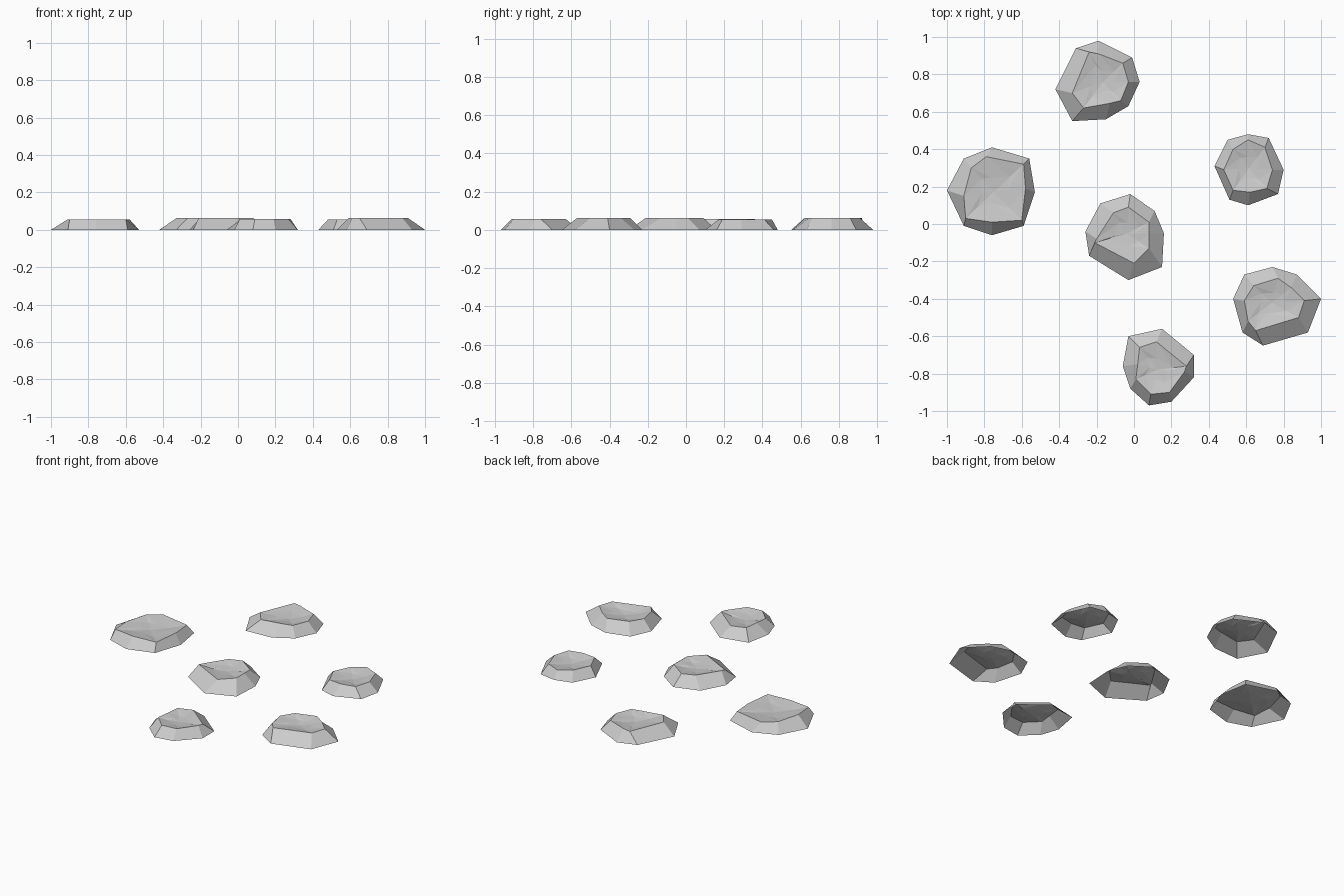
import bpy, bmesh
from mathutils import Vector


def stone(name, outer, inner, height):
    """Open-bottomed low-poly stone: sloped sides and a shallow dished top."""
    bm = bmesh.new()
    n = len(outer)
    mid = sum((Vector(p) for p in inner), Vector((0, 0))) / n
    low = [bm.verts.new((x, y, 0)) for x, y in outer]
    rim = [bm.verts.new((x, y, height)) for x, y in inner]
    # every second rim point pulls the dish ring inward, giving uneven facets
    dish = []
    for i, p in enumerate(inner):
        q = mid.lerp(Vector(p), 0.55 if i % 2 else 0.4)
        dish.append(bm.verts.new((q.x, q.y, height - 0.014)))
    centre = bm.verts.new((mid.x, mid.y, height - 0.02))
    for i in range(n):
        j = (i + 1) % n
        bm.faces.new((low[i], low[j], rim[j], rim[i]))
        bm.faces.new((rim[i], rim[j], dish[j]))
        bm.faces.new((rim[i], dish[j], dish[i]))
        bm.faces.new((dish[i], dish[j], centre))
    # outlines run clockwise, so turn the faces outward
    bmesh.ops.reverse_faces(bm, faces=bm.faces[:])
    me = bpy.data.meshes.new(name)
    bm.to_mesh(me)
    bm.free()
    bpy.context.collection.objects.link(bpy.data.objects.new(name, me))


# ground outline, top rim outline and height of each stepping stone
stone("stone_back",
      [(-.42, .72), (-.31, .94), (-.19, .98), (-.01, .89), (.03, .76), (-.03, .63), (-.15, .56), (-.33, .55)],
      [(-.33, .70), (-.24, .92), (-.19, .91), (-.06, .86), (-.03, .76), (-.07, .66), (-.13, .645), (-.27, .62)],
      .062)
stone("stone_left",
      [(-1, .18), (-.91, .35), (-.76, .41), (-.56, .35), (-.53, .17), (-.59, -.01), (-.76, -.06), (-.91, -.01)],
      [(-.91, .15), (-.87, .30), (-.79, .36), (-.59, .32), (-.58, .19), (-.60, .02), (-.76, .01), (-.90, .03)],
      .056)
stone("stone_right_back",
      [(.43, .31), (.50, .45), (.61, .48), (.72, .46), (.80, .29), (.77, .16), (.61, .10), (.51, .13)],
      [(.48, .29), (.53, .40), (.61, .45), (.70, .41), (.74, .29), (.71, .19), (.62, .17), (.53, .18)],
      .054)
stone("stone_centre",
      [(-.26, -.04), (-.18, .11), (-.02, .16), (.11, .07), (.16, -.05), (.15, -.23), (-.03, -.30), (-.24, -.17)],
      [(-.20, -.08), (-.11, .06), (-.03, .09), (.08, .01), (.08, -.05), (.08, -.13), (0, -.21), (-.21, -.10)],
      .063)
stone("stone_right_front",
      [(.53, -.40), (.59, -.27), (.74, -.23), (.87, -.27), (1, -.40), (.93, -.58), (.69, -.65), (.58, -.58)],
      [(.59, -.41), (.64, -.33), (.77, -.29), (.84, -.34), (.91, -.41), (.88, -.50), (.65, -.57), (.61, -.52)],
      .062)
stone("stone_front",
      [(-.06, -.76), (-.03, -.60), (.15, -.56), (.32, -.70), (.32, -.82), (.20, -.95), (.08, -.97), (-.02, -.88)],
      [(.02, -.75), (.03, -.66), (.12, -.63), (.28, -.76), (.27, -.79), (.19, -.90), (.09, -.91), (.01, -.83)],
      .058)
